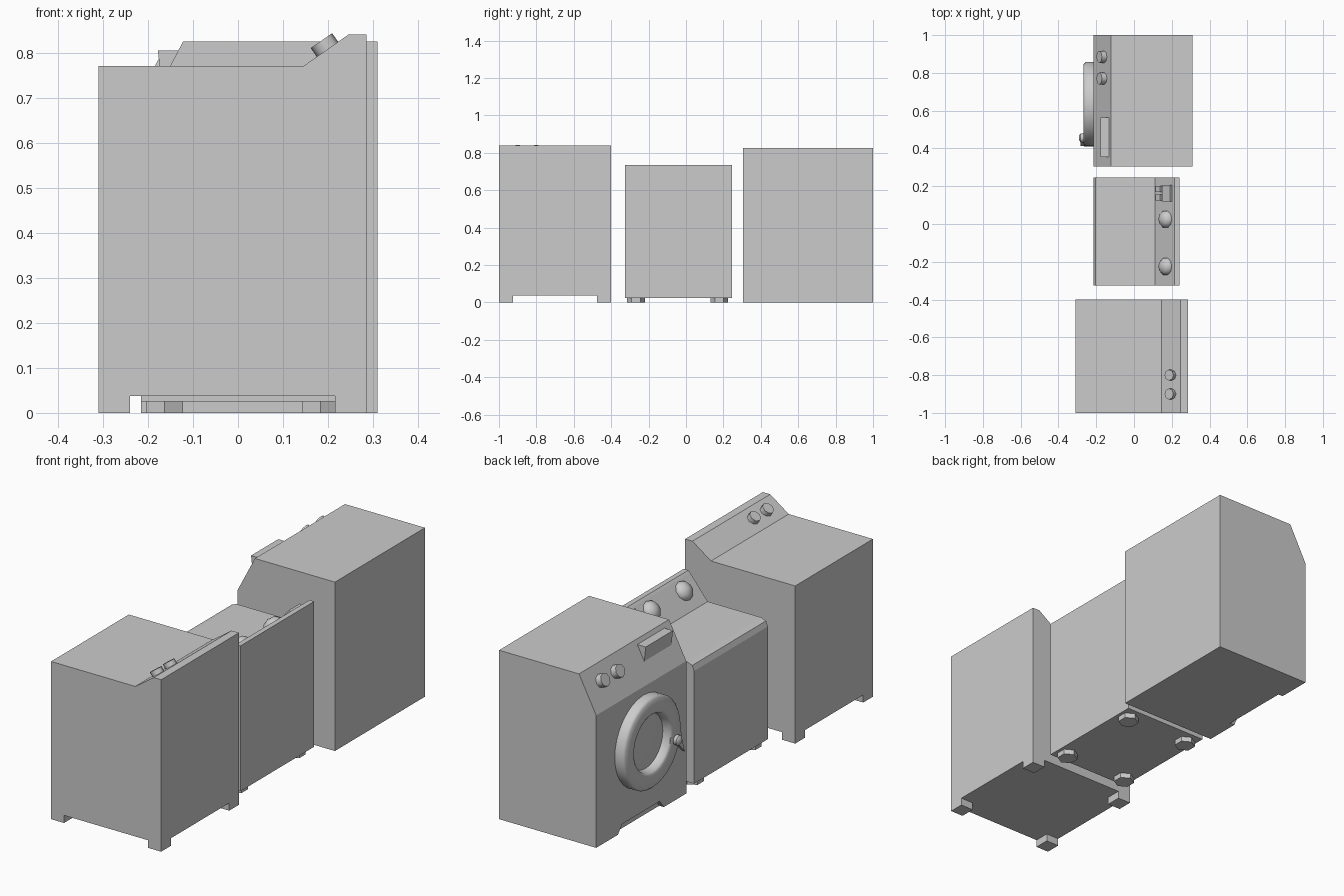
import bpy, bmesh, math
from mathutils import Vector, Matrix

cube = bpy.data.objects.get("Cube")
if cube:
    bpy.data.objects.remove(cube)

GREY = (0.6, 0.6, 0.6, 1)
grey = bpy.data.materials.new("appliance_grey")
grey.use_nodes = True
grey.diffuse_color = GREY
grey.node_tree.nodes["Principled BSDF"].inputs["Base Color"].default_value = GREY


def finish(name, bm, smooth=False):
    bmesh.ops.recalc_face_normals(bm, faces=bm.faces)
    mesh = bpy.data.meshes.new(name)
    bm.to_mesh(mesh)
    bm.free()
    mesh.materials.append(grey)
    ob = bpy.data.objects.new(name, mesh)
    bpy.context.collection.objects.link(ob)
    if smooth:
        bpy.ops.object.select_all(action='DESELECT')
        ob.select_set(True)
        bpy.context.view_layer.objects.active = ob
        bpy.ops.object.shade_smooth_by_angle(angle=math.radians(50))
    return ob


def prism(name, points, push):
    """Extrude a closed outline along a vector."""
    bm = bmesh.new()
    face = bm.faces.new([bm.verts.new(p) for p in points])
    out = bmesh.ops.extrude_face_region(bm, geom=[face])
    bmesh.ops.translate(bm, vec=push, verts=[v for v in out["geom"] if isinstance(v, bmesh.types.BMVert)])
    return finish(name, bm)


def side_prism(name, profile, y0, y1):
    """Extrude an x-z side profile across the width."""
    return prism(name, [(x, y0, z) for x, z in profile], (0, y1 - y0, 0))


def lathe(name, profile, at, axis, sides, turn=0):
    """Spin (radius, height) points about an axis; a zero radius makes a pole."""
    bm = bmesh.new()
    rings = []
    for r, h in profile:
        if r == 0:
            rings.append([bm.verts.new((0, 0, h))] * sides)
        else:
            angles = [turn + math.tau * i / sides for i in range(sides)]
            rings.append([bm.verts.new((r * math.cos(a), r * math.sin(a), h)) for a in angles])
    for low, high in zip(rings, rings[1:]):
        for i in range(sides):
            j = (i + 1) % sides
            bm.faces.new(list(dict.fromkeys((low[i], low[j], high[j], high[i]))))
    for ring in (rings[0], rings[-1]):
        if ring[0] is not ring[1]:
            bm.faces.new(ring)
    rot = Vector((0, 0, 1)).rotation_difference(Vector(axis)).to_matrix().to_4x4()
    bm.transform(Matrix.Translation(at) @ rot)
    return finish(name, bm, True)


# Washer with a rear control panel and square corner feet
side_prism("square_foot_washer_body",
           [(-0.31, 0.037), (0.285, 0.037), (0.285, 0.84), (0.245, 0.84), (0.145, 0.77), (-0.31, 0.77)], -1, -0.4)
for x in (-0.31, 0.215):
    for y in (-1, -0.475):
        side_prism("square_foot", [(x, 0), (x + 0.07, 0), (x + 0.07, 0.037), (x, 0.037)], y, y + 0.075)
for y in (-0.9, -0.8):
    lathe("rear_panel_knob", [(0.029, 0), (0.029, 0.024)], (0.199, y, 0.807), (-0.57, 0, 0.82), 8)

# Small washer with a rounded front edge, tall rear panel and round feet
side_prism("small_washer_body",
           [(-0.215, 0.025), (0.24, 0.025), (0.24, 0.735), (0.215, 0.735), (0.205, 0.725), (0.11, 0.61),
            (-0.18, 0.61), (-0.205, 0.6), (-0.215, 0.575)], -0.325, 0.245)
for x in (-0.163, 0.183):
    for y in (-0.268, 0.178):
        lathe("round_foot", [(0.0475, 0), (0.0475, 0.03)], (x, y, 0), (0, 0, 1), 6, math.pi / 2)
for y in (-0.225, 0.025):
    lathe("dome_knob", [(0.047, 0), (0.046, 0.01), (0.033, 0.026), (0, 0.036)],
          (0.17, y, 0.683), (-0.77, 0, 0.64), 10)


def on_panel(along, out):
    """Point on the small washer's sloping panel."""
    return (0.11 + 0.095 * along - 0.77 * out, 0.61 + 0.115 * along + 0.64 * out)


def panel_block(name, a0, a1, out, y0, y1):
    side_prism(name, [on_panel(a0, 0), on_panel(a1, 0), on_panel(a1, out), on_panel(a0, out)], y0, y1)


panel_block("switch_plate", 0.5, 0.95, 0.012, 0.12, 0.206)
for y in (0.125, 0.17):
    panel_block("push_button", 0.18, 0.42, 0.016, y, y + 0.032)

# Front-loading washer with a sloping front panel
body = side_prism("front_loader_body",
                  [(-0.215, 0), (0.31, 0), (0.31, 0.825), (-0.122, 0.825), (-0.215, 0.647)], 0.305, 1)
cutter = prism("kick_notch_cutter", [(-0.25, 0.84, -0.01), (-0.25, 0.8, 0.04), (-0.25, 0.51, 0.04),
                                     (-0.25, 0.47, -0.01)], (0.06, 0, 0))
cutter.hide_render = True
cutter.hide_viewport = True
cutter.display_type = 'WIRE'
notch = body.modifiers.new("kick_notch", 'BOOLEAN')
notch.operation = 'DIFFERENCE'
notch.solver = 'EXACT'
notch.object = cutter

# Front panel controls
for y in (0.77, 0.885):
    lathe("front_panel_knob", [(0.032, 0), (0.032, 0.03)], (-0.158, y, 0.756), (-0.886, 0, 0.463), 8)
side_prism("detergent_drawer", [(-0.132, 0.805), (-0.178, 0.805), (-0.17, 0.733)], 0.355, 0.565)

# Round door with a recessed, slightly domed window
FRONT = (-1, 0, 0)
lathe("door", [(0.222, 0), (0.222, 0.042), (0.212, 0.052), (0.15, 0.052), (0.14, 0.046), (0.132, 0.012),
               (0.08, 0.02), (0, 0.024)], (-0.215, 0.635, 0.385), FRONT, 32)
# Latch on the door's edge
lathe("latch_mount", [(0.045, 0), (0.045, 0.05)], (-0.215, 0.456, 0.335), FRONT, 16)
lathe("latch_knob", [(0.024, 0), (0.024, 0.018), (0.014, 0.026), (0, 0.028)], (-0.264, 0.456, 0.335), FRONT, 12)
prism("latch_handle", [(-0.265, 0.472, 0.33), (-0.265, 0.436, 0.338), (-0.265, 0.413, 0.265)], (-0.018, 0, 0))
